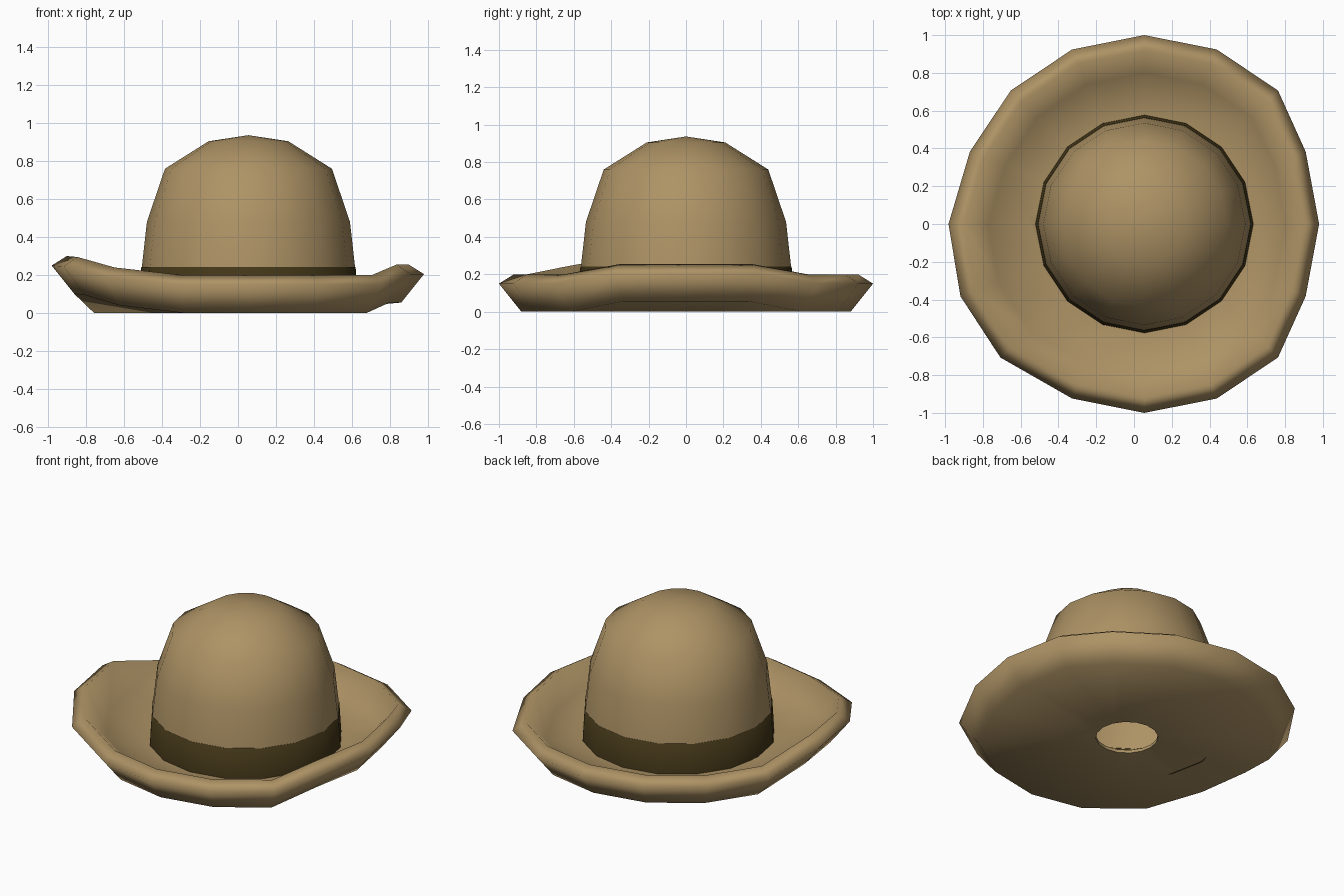
import bpy, bmesh, math

if "Cube" in bpy.data.objects:
    bpy.data.objects.remove(bpy.data.objects["Cube"])

SIDES = 16
CX = 0.055          # crown axis sits slightly to the right

def material(name, rgb):
    m = bpy.data.materials.new(name)
    m.diffuse_color = (*rgb, 1)
    m.use_nodes = True
    m.node_tree.nodes["Principled BSDF"].inputs["Base Color"].default_value = m.diffuse_color
    return m

felt = material("brown_felt", (0.42, 0.29, 0.13))
ribbon = material("dark_ribbon", (0.055, 0.037, 0.009))

def lathe(name, profile, mat, closed=False, bend=None):
    """Spin (radius, z, bend weight) points; bend maps a side index to (dx, dz)."""
    bm = bmesh.new()
    rings = []
    for r, z, w in profile:
        if r == 0:
            rings.append([bm.verts.new((CX, 0, z))] * SIDES)
            continue
        ring = []
        for i in range(SIDES):
            a = 2 * math.pi * i / SIDES
            dx, dz = (bend or {}).get(i, (0, 0))
            ring.append(bm.verts.new((CX + r * math.cos(a) + dx * w,
                                      r * math.sin(a), z + dz * w)))
        rings.append(ring)
    pairs = list(zip(rings, rings[1:]))
    if closed:
        pairs.append((rings[-1], rings[0]))
    for a, b in pairs:
        for i in range(SIDES):
            j = (i + 1) % SIDES
            bm.faces.new(list(dict.fromkeys((a[i], a[j], b[j], b[i]))))
    for f in bm.faces:
        f.smooth = True
    if closed:
        bmesh.ops.recalc_face_normals(bm, faces=bm.faces)
        # crisp edge around the opening underneath
        for ring in (rings[0], rings[-1]):
            for i in range(SIDES):
                bm.edges.get((ring[i], ring[(i + 1) % SIDES])).smooth = False
    me = bpy.data.meshes.new(name)
    bm.to_mesh(me)
    bm.free()
    me.materials.append(mat)
    ob = bpy.data.objects.new(name, me)
    bpy.context.collection.objects.link(ob)
    return ob

# Brim: dished plate with upturned rim, bent up on both sides
bend = {0: (-0.075, 0.055), 1: (-0.07, 0.055), 15: (-0.07, 0.055),
        8: (-0.037, 0.1), 9: (-0.05, 0.095), 10: (-0.055, 0.04)}
lathe("brim", [(0.185, 0.0, 0), (0.88, 0.0, 1), (1.0, 0.15, 1), (0.92, 0.2, 1),
               (0.80, 0.075, 0.7), (0.58, 0.05, 0), (0.185, 0.02, 0)],
      felt, closed=True, bend=bend)

# Crown: rounded dome
lathe("crown", [(0.562, 0.24, 0), (0.535, 0.48, 0), (0.44, 0.76, 0),
                (0.21, 0.905, 0), (0, 0.937, 0)], felt)

# Band around the foot of the crown
lathe("hat_band", [(0.577, 0.045, 0), (0.565, 0.24, 0), (0.56, 0.243, 0)], ribbon)
